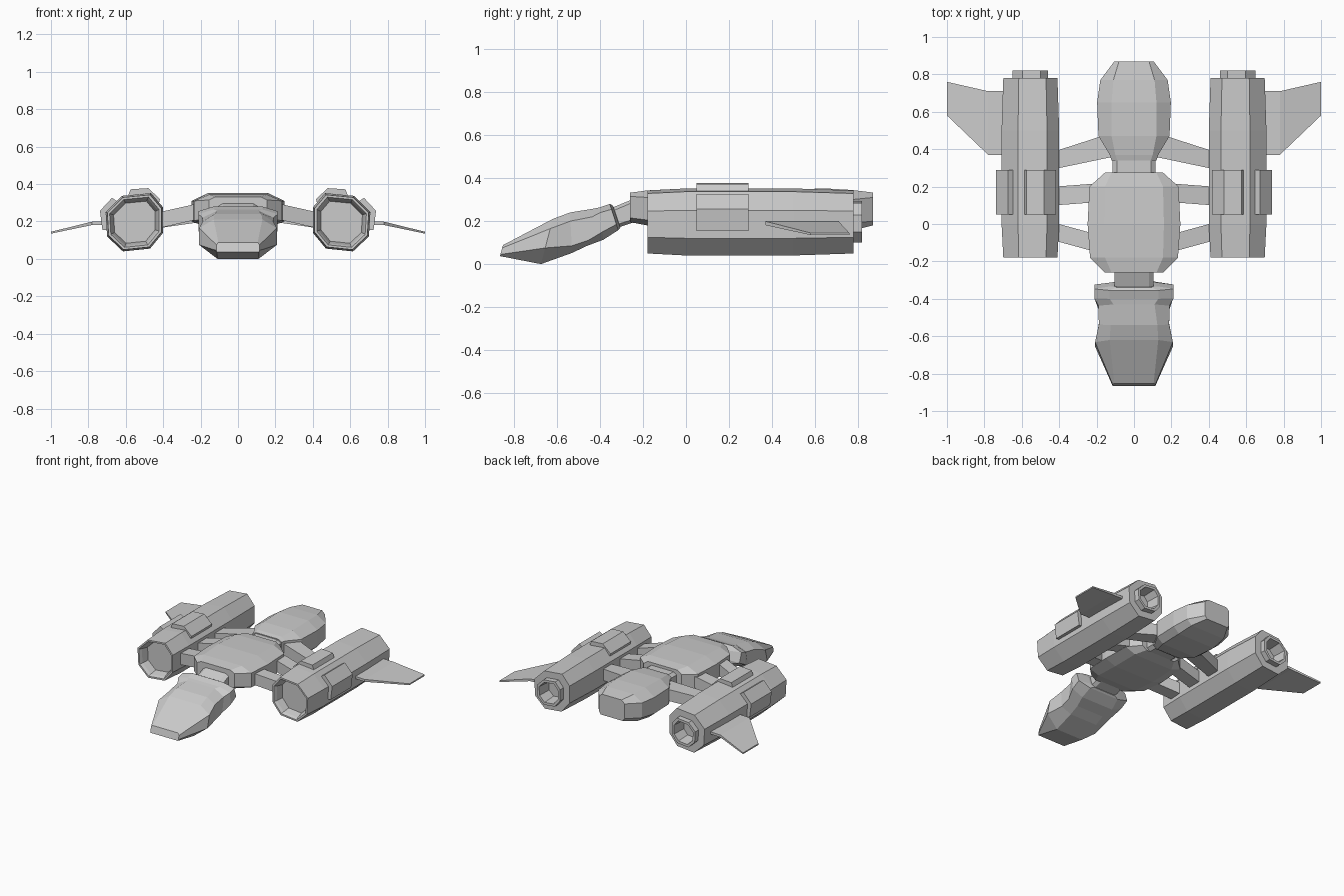
import bpy, bmesh
from mathutils import Vector


def loft(name, rings, mirror=False):
    """Skin a list of equal-length point rings, cap both ends, optionally mirror in x."""
    bm = bmesh.new()
    vs = [[bm.verts.new(p) for p in r] for r in rings]
    n = len(rings[0])
    for a, b in zip(vs, vs[1:]):
        for i in range(n):
            j = (i + 1) % n
            bm.faces.new((a[i], a[j], b[j], b[i]))
    bm.faces.new(vs[0])
    bm.faces.new(vs[-1])
    bmesh.ops.recalc_face_normals(bm, faces=bm.faces)
    me = bpy.data.meshes.new(name)
    bm.to_mesh(me)
    bm.free()
    ob = bpy.data.objects.new(name, me)
    bpy.context.collection.objects.link(ob)
    if mirror:
        ob.modifiers.new("mirror", 'MIRROR')
    return ob


def section(yt, yb, wt, zt, w, zu, zl, wb, zb):
    """Eight-sided symmetric section; y leans from yt at the top to yb at the bottom."""
    half = [(wt, zt), (w, zu), (w, zl), (wb, zb)]
    pts = half + [(-x, z) for x, z in reversed(half)]
    return [(x, yt + (yb - yt) * (zt - z) / (zt - zb), z) for x, z in pts]


# Engine nacelles: intake recess, outer shell and hollow nozzle in one skin
profile = [(.62, .337), (.465, .352), (.40, .275), (.40, .14),
           (.47, .055), (.615, .04), (.70, .12), (.708, .25)]
cx, cz = .555, .196


def ring(y, s):
    return [(cx + (x - cx) * s, y, cz + (z - cz) * s) for x, z in profile]


loft("engine_nacelle", [ring(y, s) for y, s in [
    (-.11, .72), (-.16, .80), (-.18, .86), (-.18, .94), (.0, 1), (.5, 1), (.78, .94),
    (.78, .62), (.82, .62), (.82, .50), (.72, .44)]], True)

# Raised armour panels wrapped over nacelle corners
top_panel = [(.59, .33), (.575, .372), (.48, .378), (.417, .32), (.43, .27), (.55, .30)]
side_panel = [(.64, .305), (.674, .326), (.738, .257), (.725, .155), (.68, .155), (.66, .25)]
for name, prof in (("nacelle_top_panel", top_panel), ("nacelle_side_panel", side_panel)):
    loft(name, [[(x, y, z) for x, z in prof] for y in (.05, .29)], True)

# Drooping winglets: root, knee and tip sections (x, y front, y back, z, half thickness)
loft("winglet", [[(x, y0, z + t), (x, y1, z + t), (x, y1, z - t), (x, y0, z - t)]
                 for x, y0, y1, z, t in [(.68, .37, .71, .193, .009),
                                         (.78, .37, .71, .19, .009),
                                         (1.0, .58, .76, .14, .005)]], True)

# Struts: (inner x, inner y range, outer y range)
for name, xi, a0, a1, b0, b1 in [("rear_strut", .11, .36, .49, .295, .39),
                                 ("middle_strut", .22, .115, .215, .10, .20),
                                 ("front_strut", .22, -.145, -.05, -.09, .005)]:
    loft(name, [[(x, y0, z0), (x, y1, z0), (x, y1, z1), (x, y0, z1)]
                for x, y0, y1, z0, z1 in [(xi, a0, a1, .21, .295),
                                          (.42, b0, b1, .165, .25)]], True)

# Central hull
loft("central_hull", [section(*s) for s in [
    (-.26, -.26, .12, .332, .155, .315, .215, .12, .195),
    (-.18, -.18, .155, .343, .235, .31, .205, .16, .18),
    (.0, .0, .16, .352, .248, .31, .20, .165, .17),
    (.20, .20, .155, .348, .238, .31, .205, .16, .175),
    (.275, .275, .12, .338, .155, .315, .215, .12, .19)]])

# Rear pod
loft("rear_pod", [section(*s) for s in [
    (.34, .34, .09, .325, .12, .31, .20, .09, .18),
    (.37, .37, .10, .333, .13, .31, .19, .10, .165),
    (.47, .47, .12, .347, .19, .30, .18, .14, .145),
    (.65, .65, .12, .352, .197, .30, .18, .15, .14),
    (.77, .77, .11, .345, .18, .30, .19, .14, .155),
    (.87, .87, .08, .333, .105, .31, .20, .09, .18)]])

# Spine between hull and pod, and neck down to the head
loft("spine", [section(y, y, .09, .318, .115, .30, .21, .09, .19) for y in (.25, .36)])
loft("neck", [section(-.24, -.24, .08, .305, .105, .29, .21, .08, .195),
              section(-.35, -.33, .08, .26, .105, .245, .18, .08, .165)])

# Head: flat snout, broad cheeks, waist and collar, all leaning forward
loft("head", [section(*s) for s in [
    (-.852, -.866, .105, .088, .115, .075, .045, .113, .037),
    (-.62, -.675, .13, .21, .208, .165, .075, .11, .0),
    (-.54, -.53, .125, .24, .188, .20, .085, .11, .052),
    (-.43, -.46, .11, .258, .19, .22, .11, .11, .085),
    (-.40, -.385, .13, .264, .212, .24, .15, .13, .113),
    (-.355, -.315, .13, .28, .212, .255, .185, .12, .158),
    (-.34, -.305, .095, .272, .12, .25, .19, .09, .168)]])
